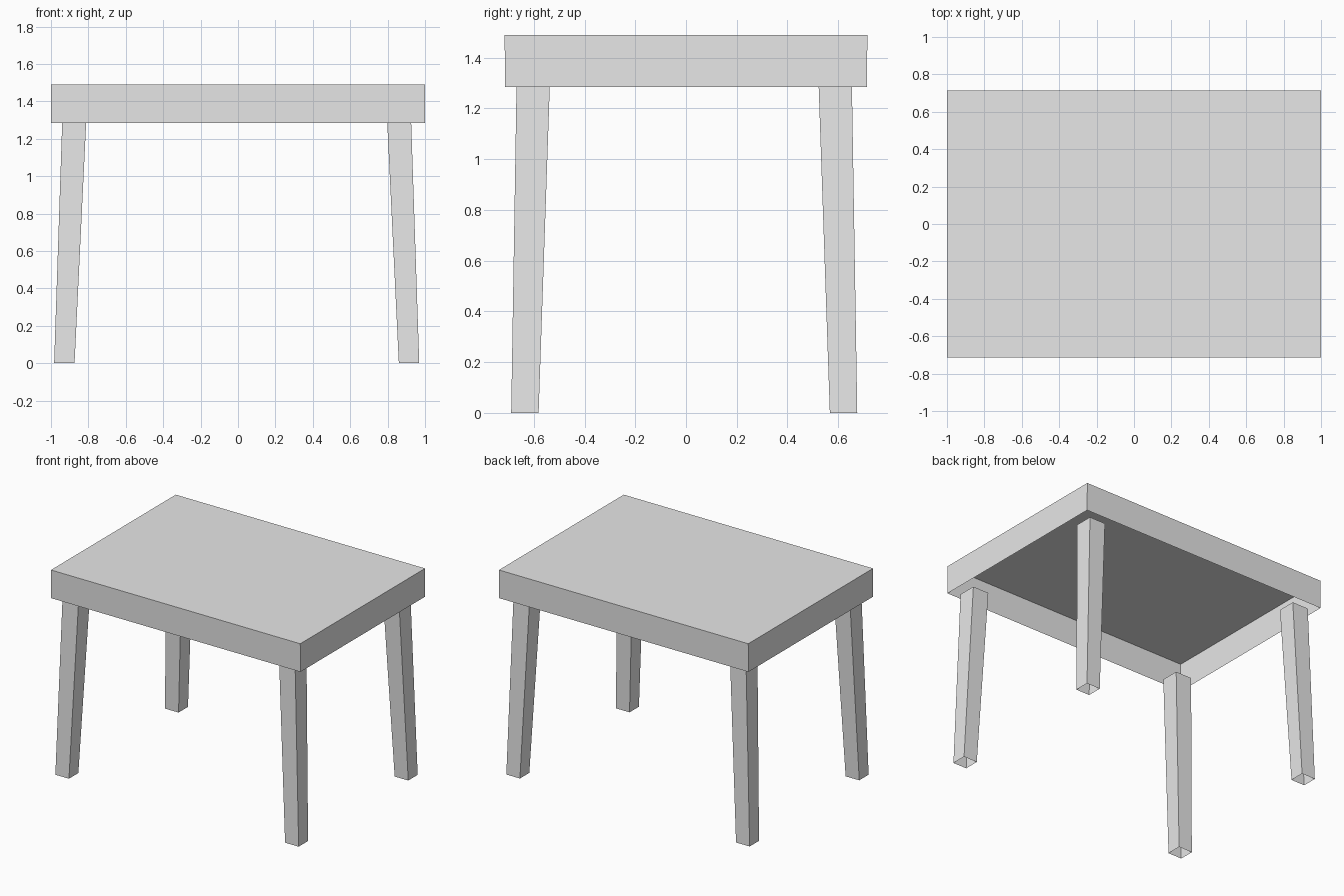
import bpy
import bmesh

cube = bpy.data.objects.get("Cube")
if cube:
    bpy.data.objects.remove(cube, do_unlink=True)

grey = bpy.data.materials.new("light grey")
grey.use_nodes = True
grey.diffuse_color = (0.8, 0.8, 0.8, 1)
grey.node_tree.nodes["Principled BSDF"].inputs["Base Color"].default_value = grey.diffuse_color


def shell(name, low, high, closed_top):
    """Hollow four-sided shell between two rectangles (x0, x1, y0, y1, z), open below."""
    bm = bmesh.new()
    rings = []
    for x0, x1, y0, y1, z in (low, high):
        corners = ((x0, y0), (x1, y0), (x1, y1), (x0, y1))
        rings.append([bm.verts.new((x, y, z)) for x, y in corners])
    bottom, top = rings
    for i in range(4):
        j = (i + 1) % 4
        bm.faces.new((bottom[i], bottom[j], top[j], top[i]))
    if closed_top:
        bm.faces.new(top)
    mesh = bpy.data.meshes.new(name)
    bm.to_mesh(mesh)
    bm.free()
    mesh.materials.append(grey)
    obj = bpy.data.objects.new(name, mesh)
    bpy.context.collection.objects.link(obj)
    return obj


# Table top: a tray turned upside down, hollow underneath
RIM, TOP = 1.285, 1.49
shell("table_top", (-1, 1, -0.713, 0.713, RIM), (-1, 1, -0.715, 0.715, TOP), True)

# Legs: hollow, splayed outward and thinner at the foot, set slightly off centre
SHIFT = -0.007


def span(side, inner, outer):
    return sorted((side * inner + SHIFT, side * outer + SHIFT))


for y_name, sy in (("front", -1), ("back", 1)):
    for x_name, sx in (("right", -1), ("left", 1)):
        foot = (*span(sx, 0.867, 0.976), *span(sy, 0.574, 0.682), 0)
        head = (*span(sx, 0.805, 0.933), *span(sy, 0.53, 0.661), RIM)
        shell(f"{y_name}_{x_name}_leg", foot, head, False)
